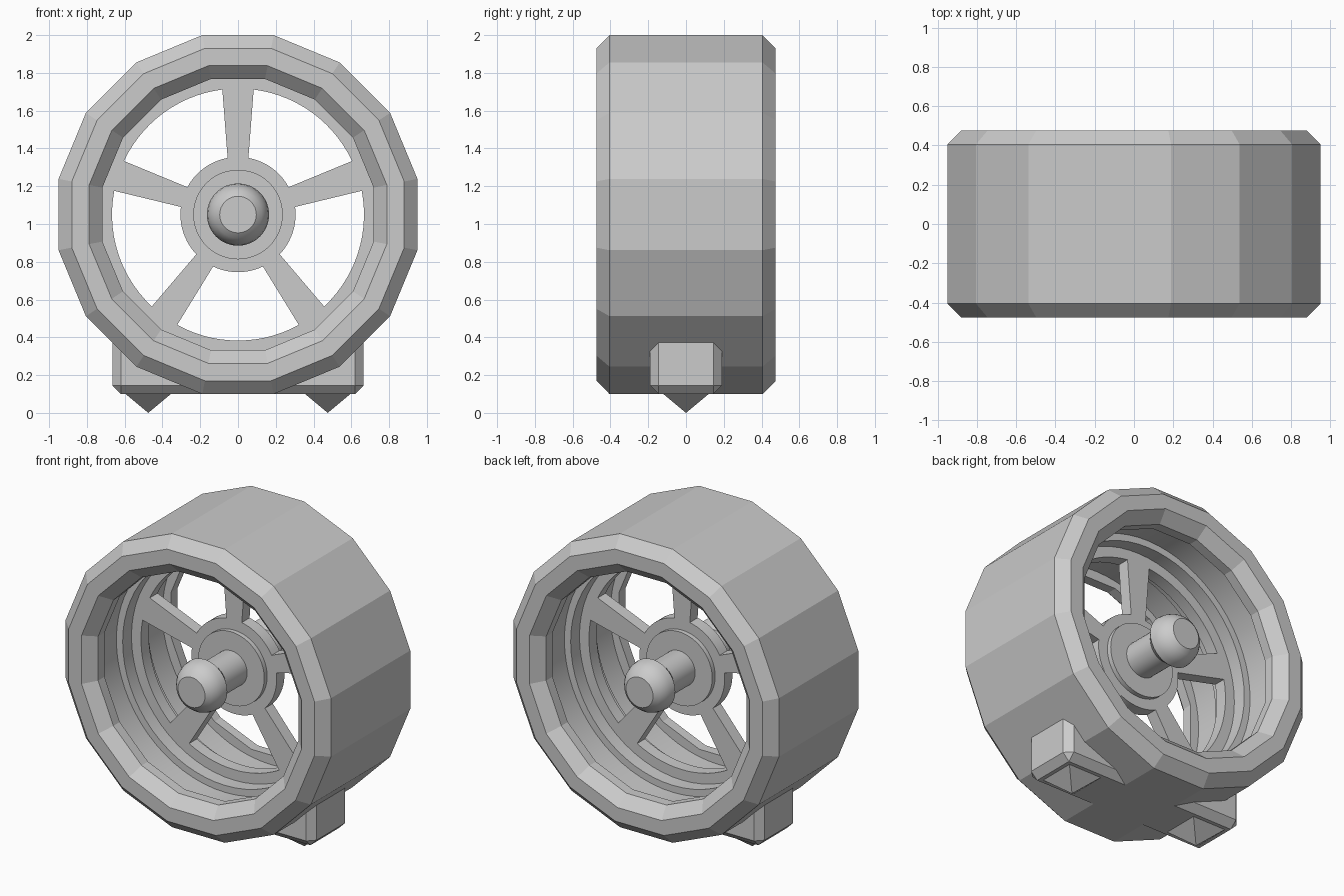
import bpy, bmesh
from math import sin, cos, pi, radians, asin

if "Cube" in bpy.data.objects:
    bpy.data.objects.remove(bpy.data.objects["Cube"])

CZ = 1.05  # height of the wheel centre


def finish(obj, smooth):
    bpy.ops.object.select_all(action='DESELECT')
    obj.select_set(True)
    bpy.context.view_layer.objects.active = obj
    if smooth:
        bpy.ops.object.shade_smooth_by_angle(angle=radians(30))
    return obj


def from_bmesh(name, bm, smooth=False):
    bmesh.ops.remove_doubles(bm, verts=bm.verts, dist=1e-5)
    bmesh.ops.recalc_face_normals(bm, faces=bm.faces)
    me = bpy.data.meshes.new(name)
    bm.to_mesh(me)
    bm.free()
    obj = bpy.data.objects.new(name, me)
    bpy.context.collection.objects.link(obj)
    return finish(obj, smooth)


def lathe(name, profile, sides, closed, smooth=True, phase=0.0):
    """Spin (radius, y) points round the wheel axis."""
    bm = bmesh.new()
    rings = []
    for i in range(sides):
        a = phase + 2 * pi * i / sides
        rings.append([bm.verts.new((r * cos(a), y, CZ + r * sin(a))) for r, y in profile])
    count = len(profile) if closed else len(profile) - 1
    for i in range(sides):
        p, q = rings[i], rings[(i + 1) % sides]
        for j in range(count):
            k = (j + 1) % len(profile)
            bm.faces.new((p[j], p[k], q[k], q[j]))
    return from_bmesh(name, bm, smooth)


def mirrored(half):
    """Complete a front-half profile with its back half."""
    return half + [(r, -y) for r, y in reversed(half)]


# Sixteen-sided tyre with chamfered edges and a lip overhanging the rim
k = 1 / cos(pi / 16)
tyre = [(.785, -.34), (.718, -.34), (.718, -.405), (.788, -.475), (.88, -.475), (.95, -.405)]
lathe("tyre", [(r * k, y) for r, y in mirrored(tyre)], 16, True, False, pi / 16)

# Round stepped rim inside the tyre
rim = [(.81, -.34), (.78, -.34), (.78, -.13), (.735, -.13)]
lathe("rim", rim + [(r, -y) for r, y in reversed(rim)], 64, True)

# Spoke plate: disc outline with five windows, extruded
R_IN, R_OUT = .305, .667
curve = bpy.data.curves.new("spokes", 'CURVE')
curve.dimensions = '2D'
curve.fill_mode = 'BOTH'
curve.extrude = .04


def outline(points):
    s = curve.splines.new('POLY')
    s.points.add(len(points) - 1)
    for p, (r, a) in zip(s.points, points):
        p.co = (r * cos(a), r * sin(a), 0, 1)
    s.use_cyclic_u = True


def arc(r, a, b, steps):
    return [(r, a + (b - a) * i / steps) for i in range(steps + 1)]


outline([(.75, 2 * pi * i / 64) for i in range(64)])
half_in, half_out = asin(.055 / R_IN), asin(.083 / R_OUT)
for n in range(5):
    start = pi / 2 + n * 2 * pi / 5
    end = start + 2 * pi / 5
    outline(arc(R_OUT, start + half_out, end - half_out, 14)
            + arc(R_IN, end - half_in, start + half_in, 10))
spokes = bpy.data.objects.new("spokes", curve)
spokes.location.z = CZ
spokes.rotation_euler.x = pi / 2
bpy.context.collection.objects.link(spokes)
finish(spokes, False)
bpy.ops.object.convert(target='MESH')
finish(bpy.context.view_layer.objects.active, True)

# Raised hub disc
lathe("hub_disc", mirrored([(0, -.07), (.237, -.07)]), 48, False)

# Axle with a rounded knob at each end
knob = [(0, -.475), (.097, -.475), (.126, -.452), (.148, -.42), (.16, -.385),
        (.165, -.345), (.115, -.285)]
lathe("axle", mirrored(knob), 32, False)

# Two feet: chamfered block running under the tyre, with a pyramid spike below
for side, label in ((-1, "left"), (1, "right")):
    bm = bmesh.new()
    bmesh.ops.create_cube(bm, size=1)
    for v in bm.verts:
        outer = v.co.x * side > 0
        top = v.co.z > 0
        v.co = (side * (.665 if outer else .08), v.co.y * .38,
                (.385 if outer else .2) if top else .1)
    edges = [e for e in bm.edges
             if min(v.co.z for v in e.verts) < .15
             and max(v.co.x * side for v in e.verts) > .5]
    bmesh.ops.bevel(bm, geom=edges, offset=.045, segments=1, affect='EDGES')
    from_bmesh(label + "_foot", bm)

    x = .475 * side
    bm = bmesh.new()
    base = [bm.verts.new((x + dx * .12, dy * .12, .1))
            for dx, dy in ((-1, -1), (1, -1), (1, 1), (-1, 1))]
    tip = bm.verts.new((x, 0, 0))
    for i in range(4):
        bm.faces.new((base[i], base[(i + 1) % 4], tip))
    bm.faces.new(base)
    from_bmesh(label + "_spike", bm)
